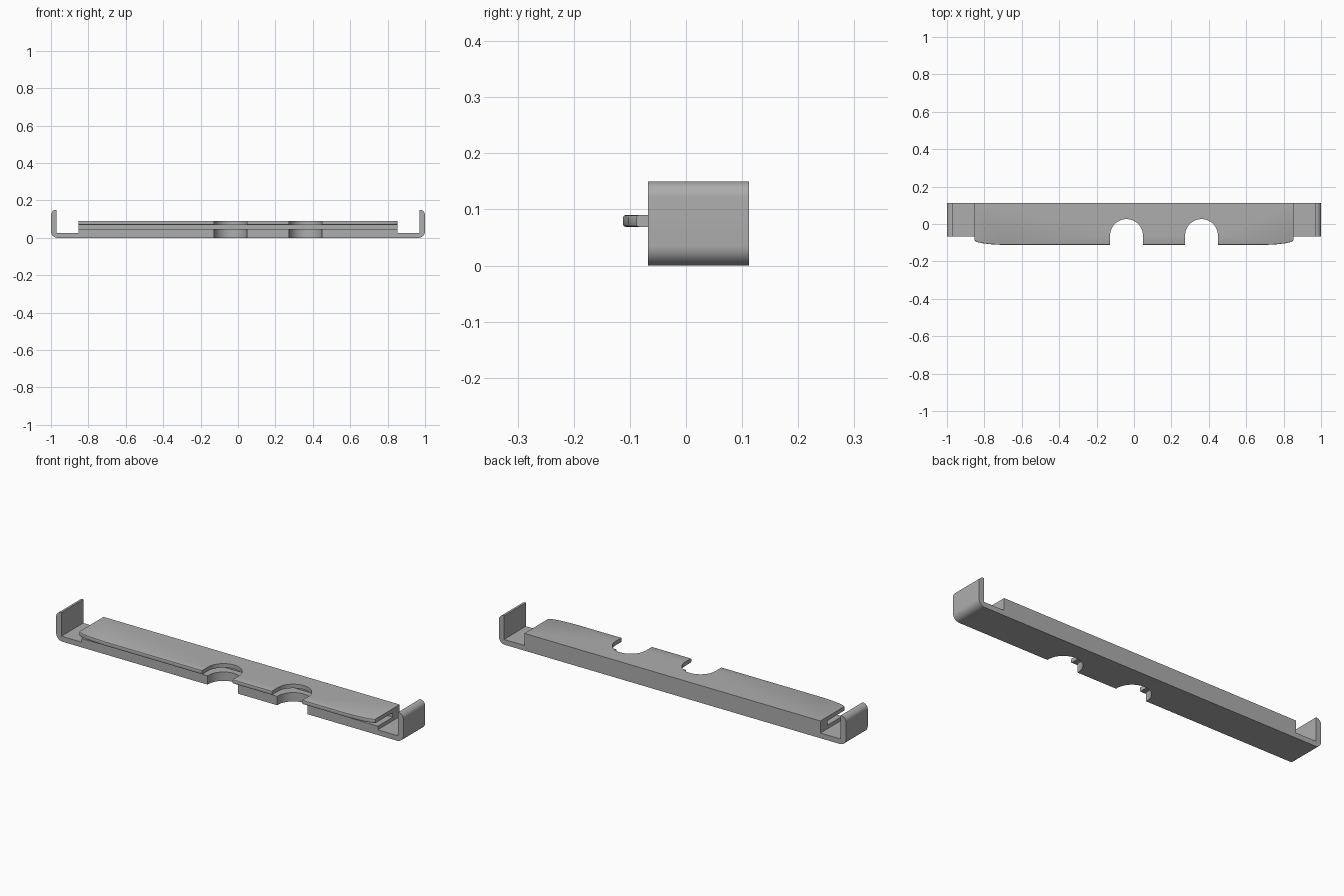
import bpy, bmesh, math
from mathutils import Vector

if "Cube" in bpy.data.objects:
    bpy.data.objects.remove(bpy.data.objects["Cube"])

grey = bpy.data.materials.new("grey")
grey.diffuse_color = (0.42, 0.42, 0.42, 1)
grey.use_nodes = True
grey.node_tree.nodes["Principled BSDF"].inputs["Base Color"].default_value = grey.diffuse_color


def prism(name, pts, axis, lo, hi):
    """Extrude a 2D outline along z (outline in xy) or y (outline in xz)."""
    bm = bmesh.new()
    place = (lambda a, b: (a, b, lo)) if axis == 'z' else (lambda a, b: (a, lo, b))
    face = bm.faces.new([bm.verts.new(place(a, b)) for a, b in pts])
    ext = bmesh.ops.extrude_face_region(bm, geom=[face])
    shift = Vector((0, 0, hi - lo)) if axis == 'z' else Vector((0, hi - lo, 0))
    bmesh.ops.translate(bm, vec=shift,
                        verts=[v for v in ext['geom'] if isinstance(v, bmesh.types.BMVert)])
    bmesh.ops.recalc_face_normals(bm, faces=bm.faces)
    me = bpy.data.meshes.new(name)
    bm.to_mesh(me)
    bm.free()
    me.materials.append(grey)
    ob = bpy.data.objects.new(name, me)
    bpy.context.collection.objects.link(ob)
    return ob


def arc(cx, cy, r, a0, a1, n):
    return [(cx + r * math.cos(math.radians(a0 + (a1 - a0) * i / n)),
             cy + r * math.sin(math.radians(a0 + (a1 - a0) * i / n))) for i in range(n + 1)]


def boolean(ob, other, op):
    bpy.context.view_layer.objects.active = ob
    mod = ob.modifiers.new(op.lower(), 'BOOLEAN')
    mod.operation, mod.solver, mod.object = op, 'EXACT', other
    bpy.ops.object.modifier_apply(modifier=mod.name)
    bpy.data.objects.remove(other)


# Tray: thin floor, raised middle, end walls with rounded outer corners
half = [(0.853, 0.046), (0.853, 0.027), (0.97, 0.027), (0.97, 0.15)]
half += arc(0.972, 0.122, 0.028, 90, 0, 8)
half += arc(0.965, 0.035, 0.035, 0, -90, 10)
body = prism("holder_body", half + [(-x, z) for x, z in reversed(half)], 'y', -0.068, 0.112)

# Spine at the back of the slot
spine = prism("slot_spine", [(-0.853, 0.055), (0.853, 0.055), (0.853, 0.112), (-0.853, 0.112)],
              'z', 0.04, 0.08)

# Overhanging top plate with a gently curved front edge
side = [(0.853, 0.112), (0.853, -0.088), (0.84, -0.096), (0.81, -0.103), (0.77, -0.108), (0.70, -0.112)]
plate = prism("top_plate", side + [(-x, y) for x, y in reversed(side)], 'z', 0.069, 0.09)

# Soften the front lip edges
bm = bmesh.new()
bm.from_mesh(plate.data)
front = [e for e in bm.edges
         if all(v.co.y < -0.08 for v in e.verts) and abs(e.verts[0].co.z - e.verts[1].co.z) < 1e-4]
bmesh.ops.bevel(bm, geom=front, offset=0.004, segments=2, profile=0.5, affect='EDGES')
bm.to_mesh(plate.data)
bm.free()

boolean(body, spine, 'UNION')
boolean(body, plate, 'UNION')

# Two round-backed finger notches through tray and plate
for cx in (-0.04, 0.361):
    outline = [(cx + 0.088, -0.2)] + arc(cx, -0.062, 0.088, 0, 180, 28) + [(cx - 0.088, -0.2)]
    boolean(body, prism("notch_cutter", outline, 'z', -0.1, 0.3), 'DIFFERENCE')

bpy.ops.object.select_all(action='DESELECT')
body.select_set(True)
bpy.context.view_layer.objects.active = body
bpy.ops.object.shade_smooth_by_angle(angle=math.radians(30))
